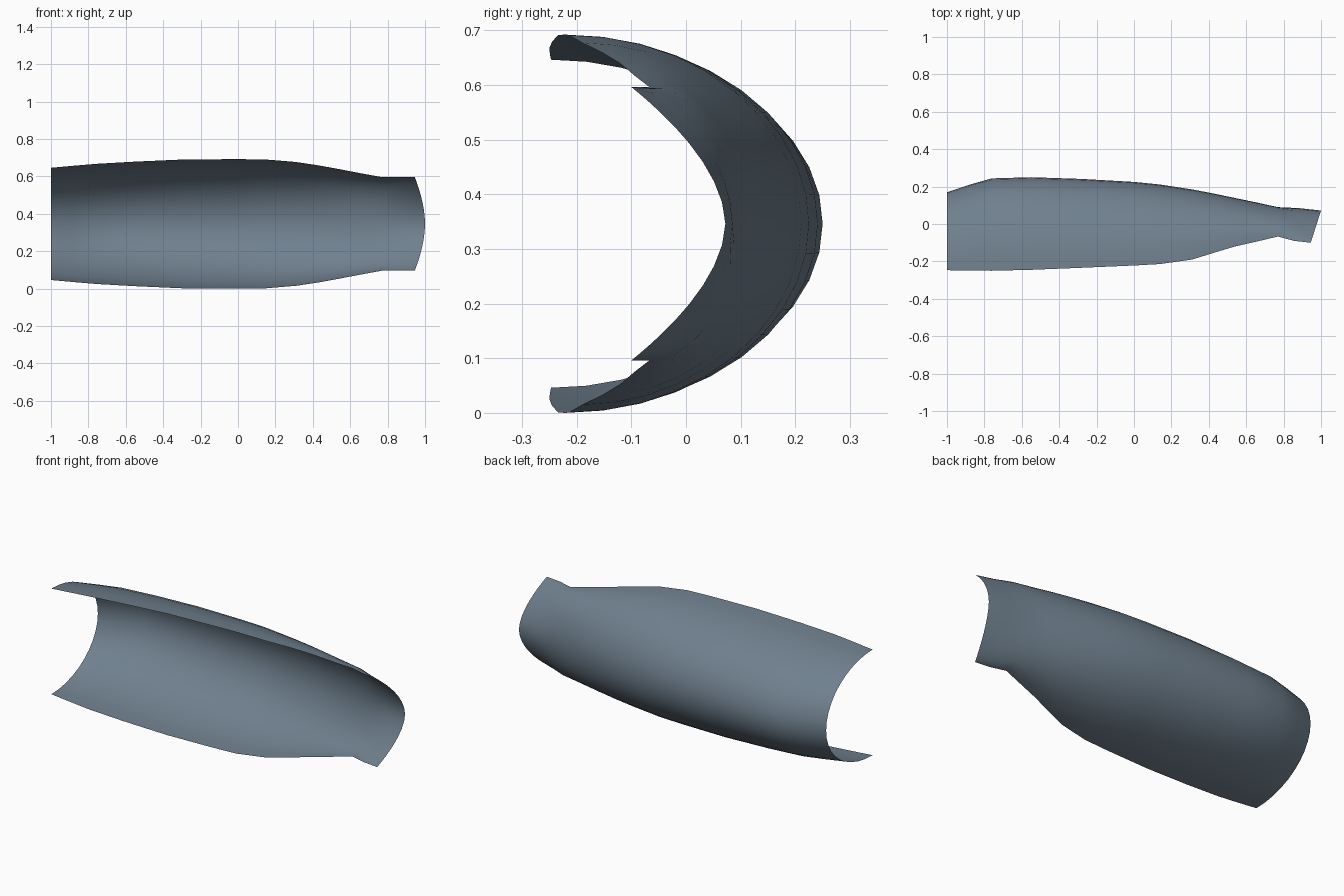
import bpy, bmesh, math

if "Cube" in bpy.data.objects:
    bpy.data.objects.remove(bpy.data.objects["Cube"])

MID_Z = 0.346
SEGS = 20
# stations: x, back y, open-edge y, half height, edge x offset, flare (0 = half ellipse, 1 = open curve)
STATIONS = [
    (-1.00, 0.170, -0.247, 0.300, 0, 0),
    (-0.88, 0.210, -0.249, 0.311, 0, 0),
    (-0.76, 0.244, -0.250, 0.321, 0, 0),
    (-0.55, 0.250, -0.245, 0.333, 0, 0),
    (-0.28, 0.241, -0.234, 0.345, 0, 0),
    (0.00, 0.225, -0.222, 0.346, 0, 0),
    (0.14, 0.211, -0.214, 0.345, 0, 0),
    (0.31, 0.185, -0.190, 0.331, 0, 0),
    (0.43, 0.162, -0.153, 0.313, 0, 0),
    (0.54, 0.139, -0.120, 0.293, 0, 0),
    (0.66, 0.114, -0.093, 0.270, 0, 0),
    (0.77, 0.090, -0.067, 0.250, 0, 0),
    (0.88, 0.085, -0.090, 0.250, -0.025, 0.5),
    (1.00, 0.072, -0.100, 0.250, -0.055, 1.0),
]


def section(bm, x, back, edge, half, dx, flare):
    """One open cross-section, from lower edge round the back to upper edge."""
    row = []
    for i in range(SEGS + 1):
        a = math.pi * (i / SEGS - 0.5)
        t = math.sin(a)
        f = (1 - flare) * (1 - math.cos(a)) + flare * abs(t) ** 1.8
        row.append(bm.verts.new((x + dx * f, back - (back - edge) * f, MID_Z + half * t)))
    return row


# Curved open sleeve, lofted through the sections
bm = bmesh.new()
rows = [section(bm, *s) for s in STATIONS]
for r0, r1 in zip(rows, rows[1:]):
    for i in range(SEGS):
        bm.faces.new((r0[i], r0[i + 1], r1[i + 1], r1[i]))
bm.normal_update()
mid = [f for f in bm.faces if abs(f.calc_center_median().z - MID_Z) < 0.06]
if sum(f.normal.y for f in mid) < 0:
    bmesh.ops.reverse_faces(bm, faces=bm.faces[:])

mesh = bpy.data.meshes.new("curved_sleeve")
bm.to_mesh(mesh)
bm.free()
sleeve = bpy.data.objects.new("curved_sleeve", mesh)
bpy.context.collection.objects.link(sleeve)

# Blue grey finish
mat = bpy.data.materials.new("blue_grey")
mat.diffuse_color = (0.16, 0.215, 0.27, 1)
mat.use_nodes = True
mat.node_tree.nodes["Principled BSDF"].inputs["Base Color"].default_value = mat.diffuse_color
mesh.materials.append(mat)
for p in mesh.polygons:
    p.use_smooth = True
